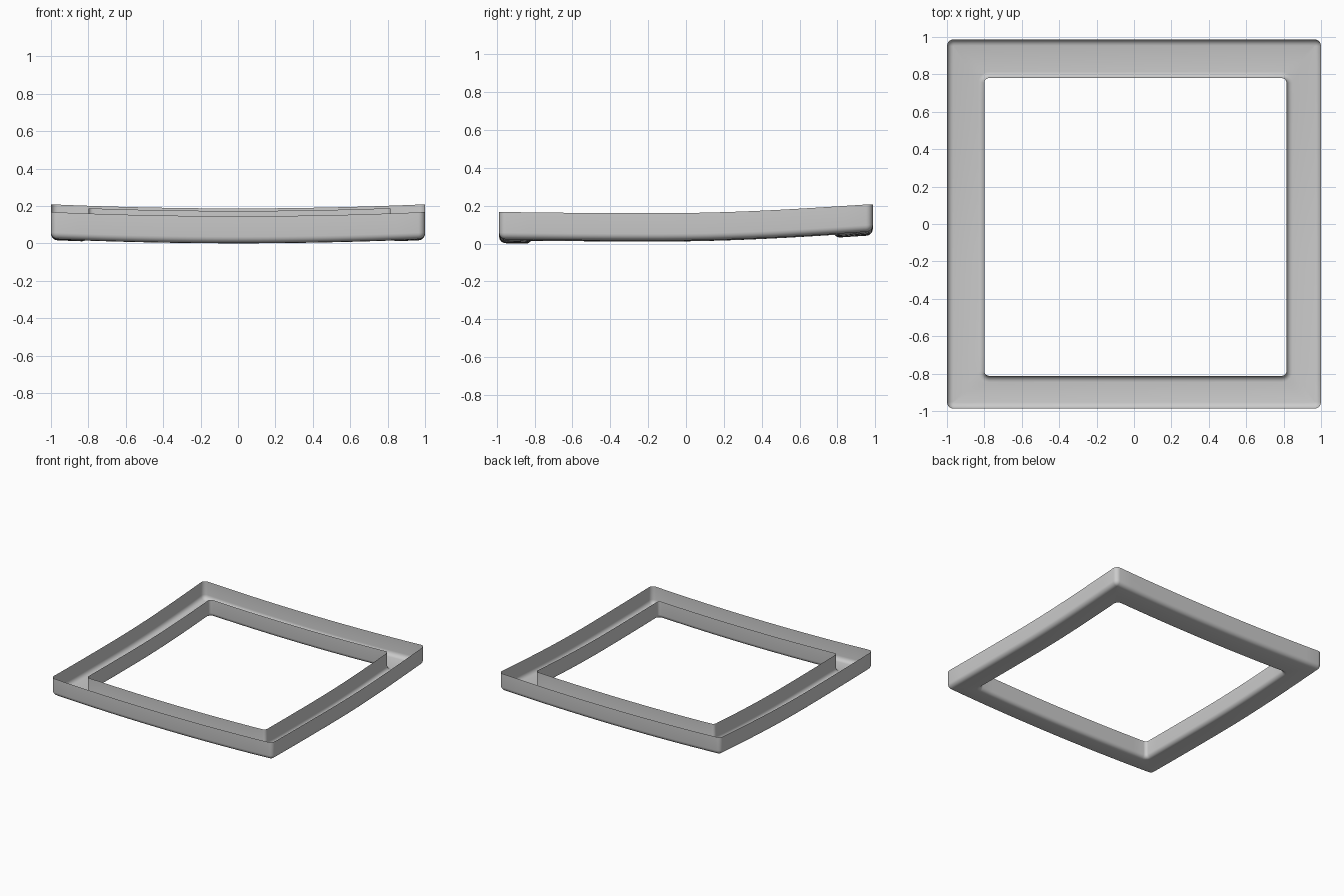
import bpy, bmesh, math

if "Cube" in bpy.data.objects:
    bpy.data.objects.remove(bpy.data.objects["Cube"])

OUTER = (-1.0, 1.0, -0.987, 0.987)
INNER = (-0.80, 0.815, -0.812, 0.78)
TOP, BASE, FILLET = 0.1385, -0.0044, 0.034


def warp(x, y):
    # gentle sag along x, asymmetrical rise towards the back
    if y < -0.15:
        f = 0.007 * ((y + 0.15) / 0.85) ** 2
    else:
        t = (y + 0.15) / 1.15
        f = 0.049 * (1.25 * t ** 2 - 0.25 * t ** 4)
    return f + 0.022 * x * x


def ring(bm, rect, grow, r, z, side=16, corner=5):
    # rounded rectangle of vertices, with subdivided sides so it can follow the curve
    x0, x1, y0, y1 = rect[0] - grow, rect[1] + grow, rect[2] - grow, rect[3] + grow
    centres = [(x1 - r, y1 - r), (x0 + r, y1 - r), (x0 + r, y0 + r), (x1 - r, y0 + r)]
    pts = []
    for k, (cx, cy) in enumerate(centres):
        for i in range(corner + 1):
            a = math.pi / 2 * (k + i / corner)
            pts.append((cx + r * math.cos(a), cy + r * math.sin(a)))
        a = math.pi / 2 * (k + 1)
        nx, ny = centres[(k + 1) % 4]
        ex, ey = nx + r * math.cos(a), ny + r * math.sin(a)
        sx, sy = pts[-1]
        for i in range(1, side):
            t = i / side
            pts.append((sx + (ex - sx) * t, sy + (ey - sy) * t))
    return [bm.verts.new((x, y, z + warp(x, y))) for x, y in pts]


# open-topped U channel: outer wall, rounded floor, inner wall
bm = bmesh.new()
arc = [(FILLET * (1 - math.cos(a)), BASE + FILLET * (1 - math.sin(a)))
       for a in (math.pi / 2 * i / 5 for i in range(6))]
rings = [ring(bm, OUTER, 0, 0.036, TOP)]
rings += [ring(bm, OUTER, -d, 0.036 - d, z) for d, z in arc]
rings += [ring(bm, INNER, d, 0.025 + d, z) for d, z in reversed(arc)]
rings.append(ring(bm, INNER, 0, 0.025, TOP))
for a, b in zip(rings, rings[1:]):
    n = len(a)
    for i in range(n):
        j = (i + 1) % n
        bm.faces.new((a[i], b[i], b[j], a[j]))

mesh = bpy.data.meshes.new("channel_frame")
bm.to_mesh(mesh)
bm.free()
frame = bpy.data.objects.new("channel_frame", mesh)
bpy.context.collection.objects.link(frame)
bpy.context.view_layer.objects.active = frame
frame.select_set(True)
bpy.ops.object.shade_smooth_by_angle(angle=math.radians(40))
